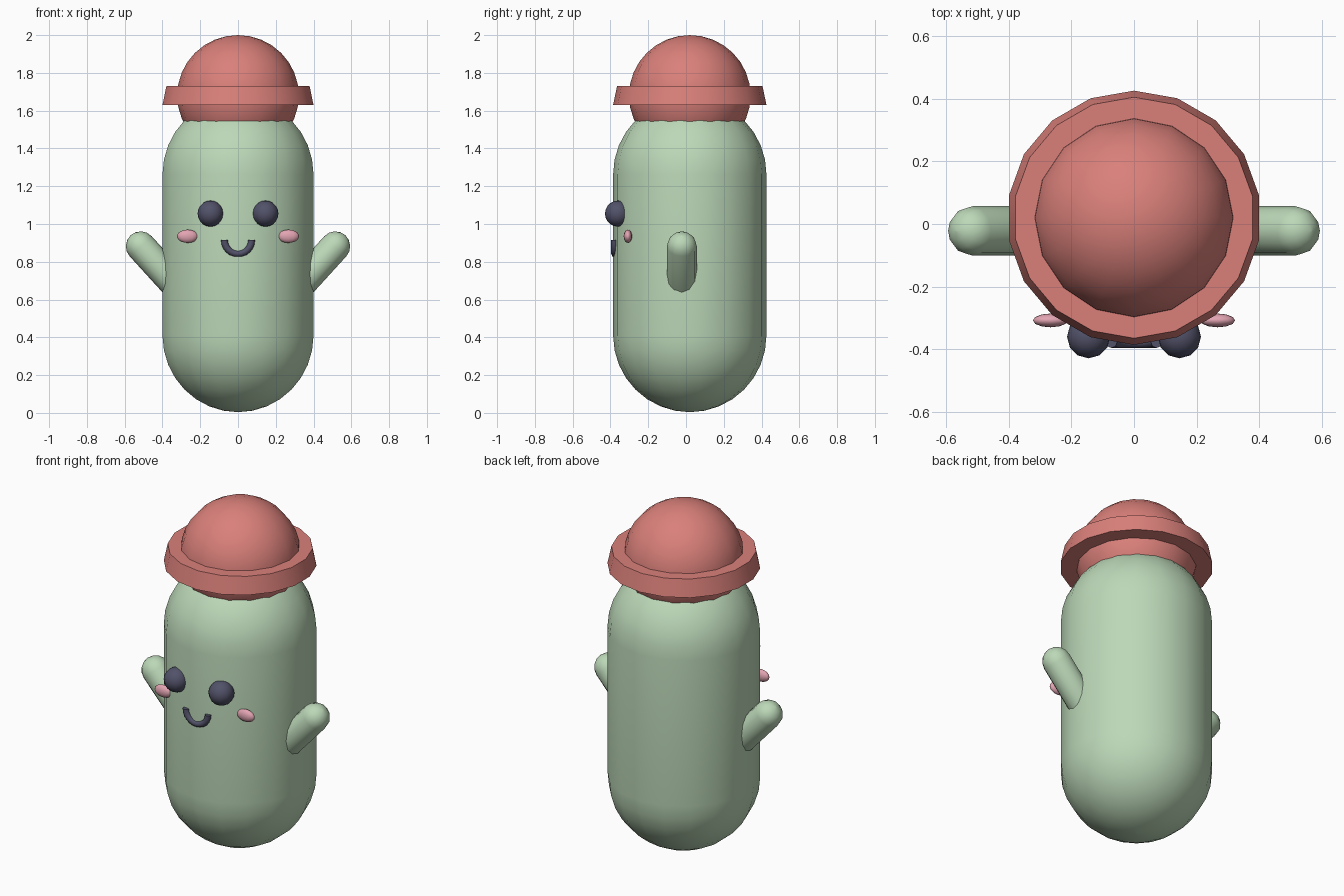
import bpy
import bmesh
from math import sin, cos, pi, radians
from mathutils import Vector

cube = bpy.data.objects.get("Cube")
if cube:
    bpy.data.objects.remove(cube)


def material(name, rgb):
    def linear(v):
        v /= 255
        return v / 12.92 if v < 0.04045 else ((v + 0.055) / 1.055) ** 2.4
    colour = [linear(v) for v in rgb] + [1]
    mat = bpy.data.materials.new(name)
    mat.use_nodes = True
    mat.diffuse_color = colour
    mat.node_tree.nodes["Principled BSDF"].inputs["Base Color"].default_value = colour
    return mat


green = material("soft green", (188, 216, 184))
coral = material("coral red", (218, 128, 122))
navy = material("dark slate", (82, 82, 106))
pink = material("blush pink", (226, 164, 178))


def finish(name, bm, mat, angle=60):
    bmesh.ops.recalc_face_normals(bm, faces=bm.faces)
    mesh = bpy.data.meshes.new(name)
    bm.to_mesh(mesh)
    bm.free()
    mesh.materials.append(mat)
    obj = bpy.data.objects.new(name, mesh)
    bpy.context.collection.objects.link(obj)
    bpy.ops.object.select_all(action="DESELECT")
    obj.select_set(True)
    bpy.context.view_layer.objects.active = obj
    bpy.ops.object.shade_smooth_by_angle(angle=radians(angle))
    return obj


def lathe(name, profile, sides, mat, angle=50):
    """Revolve (radius, height) points about z; open ends are capped."""
    bm = bmesh.new()
    rings = []
    for r, z in profile:
        rings.append([bm.verts.new((r * sin(2 * pi * i / sides),
                                    r * cos(2 * pi * i / sides), z))
                      for i in range(sides)])
    for a, b in zip(rings, rings[1:]):
        for i in range(sides):
            j = (i + 1) % sides
            bm.faces.new((a[i], a[j], b[j], b[i]))
    bm.faces.new(rings[0])
    bm.faces.new(rings[-1])
    bmesh.ops.remove_doubles(bm, verts=bm.verts, dist=1e-5)
    return finish(name, bm, mat, angle)


def capsule(radius, low, high, steps):
    """Profile with round ends centred at heights low and high."""
    arc = [pi / 2 * i / steps for i in range(steps + 1)]
    pole = 0.002
    bottom = [(max(radius * sin(a), pole), low - radius * cos(a)) for a in arc]
    top = [(max(radius * cos(a), pole), high + radius * sin(a)) for a in arc]
    return bottom + top


def ellipsoid(name, centre, size, mat, segments=12, rings=10):
    bm = bmesh.new()
    bmesh.ops.create_uvsphere(bm, u_segments=segments, v_segments=rings, radius=1)
    bmesh.ops.scale(bm, verts=bm.verts, vec=size)
    obj = finish(name, bm, mat, 90)
    obj.location = centre
    return obj


# Body
body = lathe("body", capsule(0.406, 0.41, 1.262, 8), 18, green)
body.location.y = 0.02

# Hat
brim = lathe("hat_brim", [(0.406, 1.63), (0.385, 1.73)], 18, coral, 30)
brim.location.y = 0.02
dome = ellipsoid("hat_dome", (0, 0.02, 1.68), (0.322, 0.322, 0.32), coral, 16, 16)

# Paired arms, eyes and cheeks
for label, side in (("left", 1), ("right", -1)):
    arm = lathe(label + "_arm", capsule(0.079, -0.32, 0, 4), 12, green)
    arm.location = (side * 0.515, -0.022, 0.882)
    direction = Vector((side * 0.674, 0, 0.74))
    arm.rotation_euler = (0, side * Vector((0, 0, 1)).angle(direction), 0)

    ellipsoid(label + "_eye", (side * 0.145, -0.36, 1.055), (0.069,) * 3, navy)
    ellipsoid(label + "_cheek", (side * 0.267, -0.308, 0.935),
              (0.056, 0.022, 0.035), pink)

# Smile: a half ring with capped ends
bm = bmesh.new()
rings = []
for i in range(13):
    a = pi + pi * i / 12
    ring = []
    for k in range(8):
        t = 2 * pi * k / 8
        r = 0.072 + 0.018 * cos(t)
        ring.append(bm.verts.new((r * cos(a), -0.378 + 0.018 * sin(t),
                                  0.914 + r * sin(a))))
    rings.append(ring)
for a, b in zip(rings, rings[1:]):
    for k in range(8):
        j = (k + 1) % 8
        bm.faces.new((a[k], a[j], b[j], b[k]))
bm.faces.new(rings[0])
bm.faces.new(rings[-1])
finish("smile", bm, navy)
